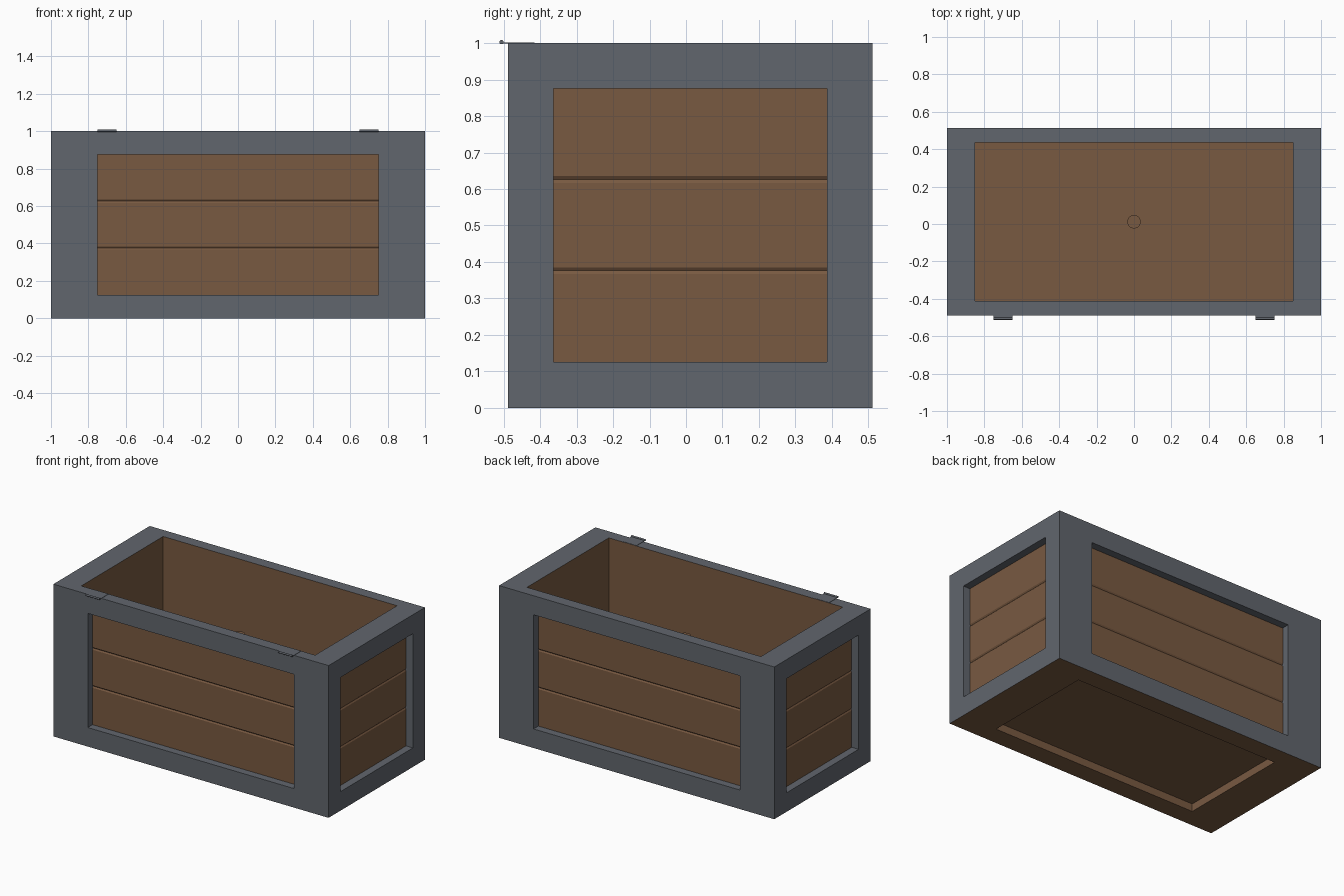
import bpy, bmesh, math
from mathutils import Matrix

if "Cube" in bpy.data.objects:
    bpy.data.objects.remove(bpy.data.objects["Cube"])

YC = 0.012      # box centre in y (hinges stick out at the front)
FLOOR = 0.1     # inside floor height
RECESS = 0.05   # depth of the recessed panels
GROOVES = (0.376, 0.626)


def material(name, rgb):
    m = bpy.data.materials.new(name)
    m.diffuse_color = (*rgb, 1)
    m.use_nodes = True
    m.node_tree.nodes["Principled BSDF"].inputs["Base Color"].default_value = m.diffuse_color
    return m


grey = material("slate grey", (0.120, 0.132, 0.153))
brown = material("wood brown", (0.190, 0.101, 0.053))


def finish(bm, name, mats):
    me = bpy.data.meshes.new(name)
    bm.to_mesh(me)
    bm.free()
    ob = bpy.data.objects.new(name, me)
    bpy.context.collection.objects.link(ob)
    for m in mats:
        me.materials.append(m)
    return ob


# planter box: inset a unit cube, stretch it, then sink the panels and cavity
bm = bmesh.new()
bmesh.ops.create_cube(bm, size=1)
panels = []
for f in list(bm.faces):
    n = f.normal.copy()
    bmesh.ops.inset_individual(bm, faces=[f], use_even_offset=True,
                               thickness=0.075 if n.z > 0.5 else 0.125)
    panels.append((f, n))
bmesh.ops.scale(bm, vec=(2, 1, 1), verts=bm.verts)
bmesh.ops.translate(bm, vec=(0, YC, 0.5), verts=bm.verts)
bm.normal_update()
for f in bm.faces:
    f.material_index = 1 if f.normal.z < -0.5 else 0
for f, n in panels:
    depth = 1 - FLOOR if n.z > 0.5 else RECESS
    # sink by extruding the face, so that jambs stay square
    old = set(bm.faces)
    res = bmesh.ops.extrude_face_region(bm, geom=[f])["geom"]
    bmesh.ops.translate(bm, vec=-n * depth,
                        verts=[v for v in res if isinstance(v, bmesh.types.BMVert)])
    inner = [g for g in res if isinstance(g, bmesh.types.BMFace)][0]
    if f.is_valid:
        bm.faces.remove(f)
    for g in bm.faces:
        if g not in old and g is not inner:
            g.material_index = 1 if abs(n.z) > 0.5 else 0
    inner.material_index = 1
    if abs(n.z) > 0.5:
        continue
    # board grooves on the four sides
    faces = [inner]
    for z in GROOVES:
        for dz in (-0.009, 0, 0.009):
            geom = set(faces)
            for g in faces:
                geom.update(g.edges)
                geom.update(g.verts)
            out = bmesh.ops.bisect_plane(bm, geom=list(geom), dist=1e-5,
                                         plane_co=(0, 0, z + dz), plane_no=(0, 0, 1))
            faces = [g for g in out["geom"] if isinstance(g, bmesh.types.BMFace)]
    for v in {v for g in faces for v in g.verts}:
        if min(abs(v.co.z - z) for z in GROOVES) < 1e-4:
            v.co -= n * 0.006
bmesh.ops.recalc_face_normals(bm, faces=bm.faces)
finish(bm, "planter_box", [grey, brown])


def cylinder(name, radius, length, matrix, sides, mat):
    b = bmesh.new()
    bmesh.ops.create_cone(b, cap_ends=True, segments=sides, radius1=radius,
                          radius2=radius, depth=length, matrix=matrix)
    ob = finish(b, name, [mat])
    for p in ob.data.polygons:
        p.use_smooth = len(p.vertices) == 4
    return ob


# centre post standing on the floor
top = 0.75
cylinder("centre_post", 0.036, top - FLOOR,
         Matrix.Translation((0, YC, (top + FLOOR) / 2)), 32, brown)

# hinges on the front rim: leaf plate and knuckle
for side, x in (("left", -0.7), ("right", 0.7)):
    b = bmesh.new()
    bmesh.ops.create_cube(b, size=1, matrix=Matrix.Translation((x, -0.46, 1.0005))
                          @ Matrix.Diagonal((0.1, 0.09, 0.003, 1)))
    finish(b, side + "_hinge_leaf", [grey])
    cylinder(side + "_hinge_knuckle", 0.006, 0.1,
             Matrix.Translation((x, -0.506, 1.003)) @ Matrix.Rotation(math.pi / 2, 4, 'Y'),
             16, grey)
